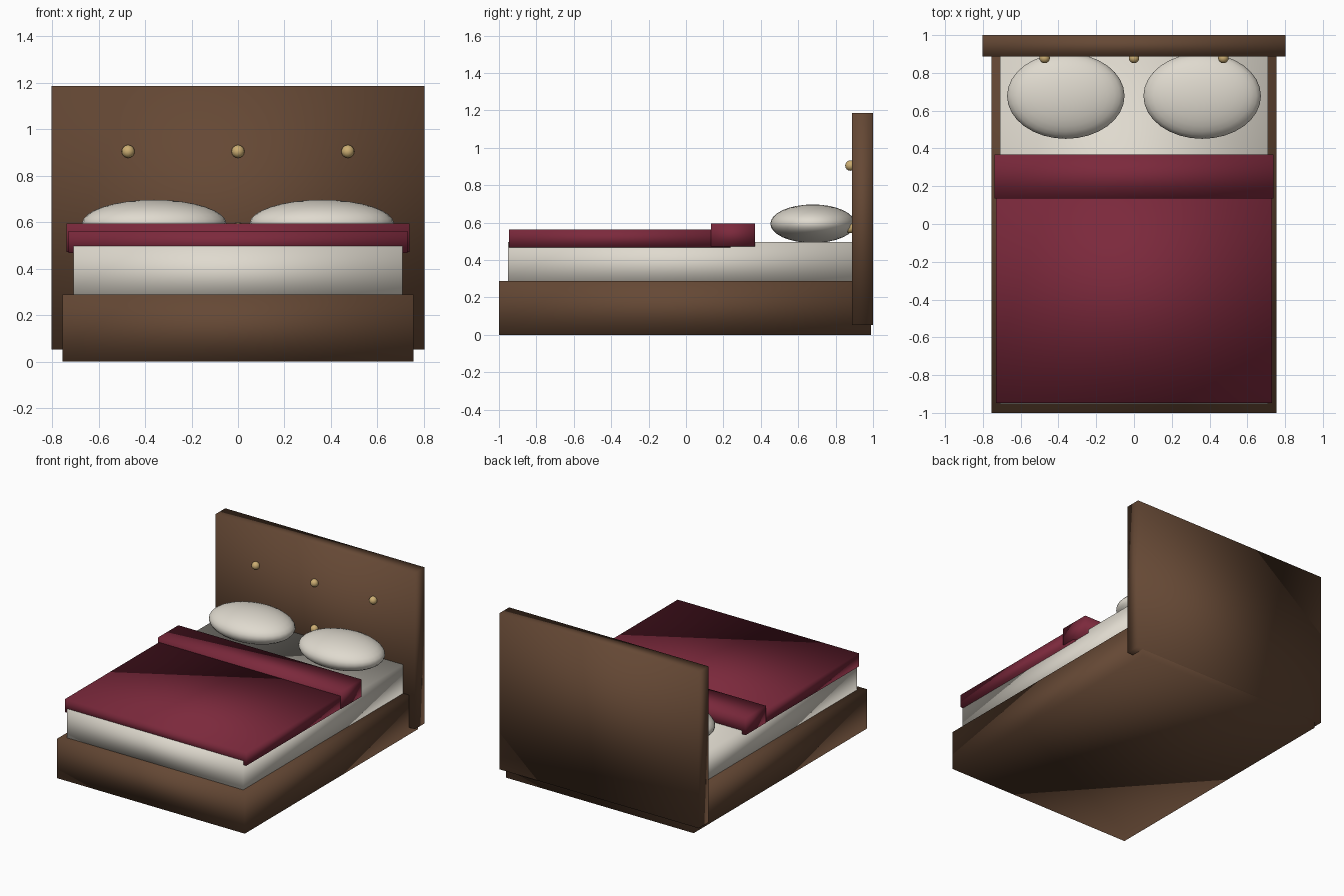
import bpy

if "Cube" in bpy.data.objects:
    bpy.data.objects.remove(bpy.data.objects["Cube"])


def material(name, rgb):
    m = bpy.data.materials.new(name)
    m.diffuse_color = (*rgb, 1)
    m.use_nodes = True
    m.node_tree.nodes["Principled BSDF"].inputs["Base Color"].default_value = m.diffuse_color
    return m


WOOD = material("dark_wood", (0.13, 0.065, 0.035))
LINEN = material("linen", (0.74, 0.70, 0.62))
WINE = material("wine_fabric", (0.20, 0.022, 0.045))
BRASS = material("brass", (0.60, 0.42, 0.17))


def finish(name, mat):
    ob = bpy.context.object
    ob.name = name
    ob.data.materials.append(mat)
    bpy.ops.object.transform_apply(location=False, rotation=False, scale=True)
    bpy.ops.object.shade_smooth()
    return ob


def box(name, half_x, y, z, mat):
    """Box centred on x, spanning the y and z ranges."""
    bpy.ops.mesh.primitive_cube_add(size=1, location=(0, sum(y) / 2, sum(z) / 2))
    bpy.context.object.scale = (2 * half_x, y[1] - y[0], z[1] - z[0])
    return finish(name, mat)


def ellipsoid(name, centre, radii, mat, segments, rings):
    bpy.ops.mesh.primitive_uv_sphere_add(segments=segments, ring_count=rings,
                                         radius=1, location=centre)
    bpy.context.object.scale = radii
    return finish(name, mat)


# Wooden base and headboard
box("bed_frame", 0.755, (-1.0, 0.99), (0, 0.288), WOOD)
box("headboard", 0.803, (0.887, 1.0), (0.052, 1.187), WOOD)

# Mattress, blanket and its folded-back edge
box("mattress", 0.709, (-0.953, 0.95), (0.26, 0.497), LINEN)
box("blanket", 0.73, (-0.947, 0.237), (0.467, 0.562), WINE)
box("blanket_fold", 0.738, (0.134, 0.368), (0.471, 0.595), WINE)

# Pair of pillows
for side, sx in (("left", -1), ("right", 1)):
    ellipsoid(f"pillow_{side}", (sx * 0.361, 0.678, 0.594),
              (0.311, 0.227, 0.103), LINEN, 32, 16)

# Two rows of headboard buttons
for row, z in (("lower", 0.571), ("upper", 0.905)):
    for i, x in enumerate((-0.473, 0, 0.473)):
        ellipsoid(f"button_{row}_{i + 1}", (x, 0.879, z),
                  (0.028, 0.028, 0.028), BRASS, 16, 8)
